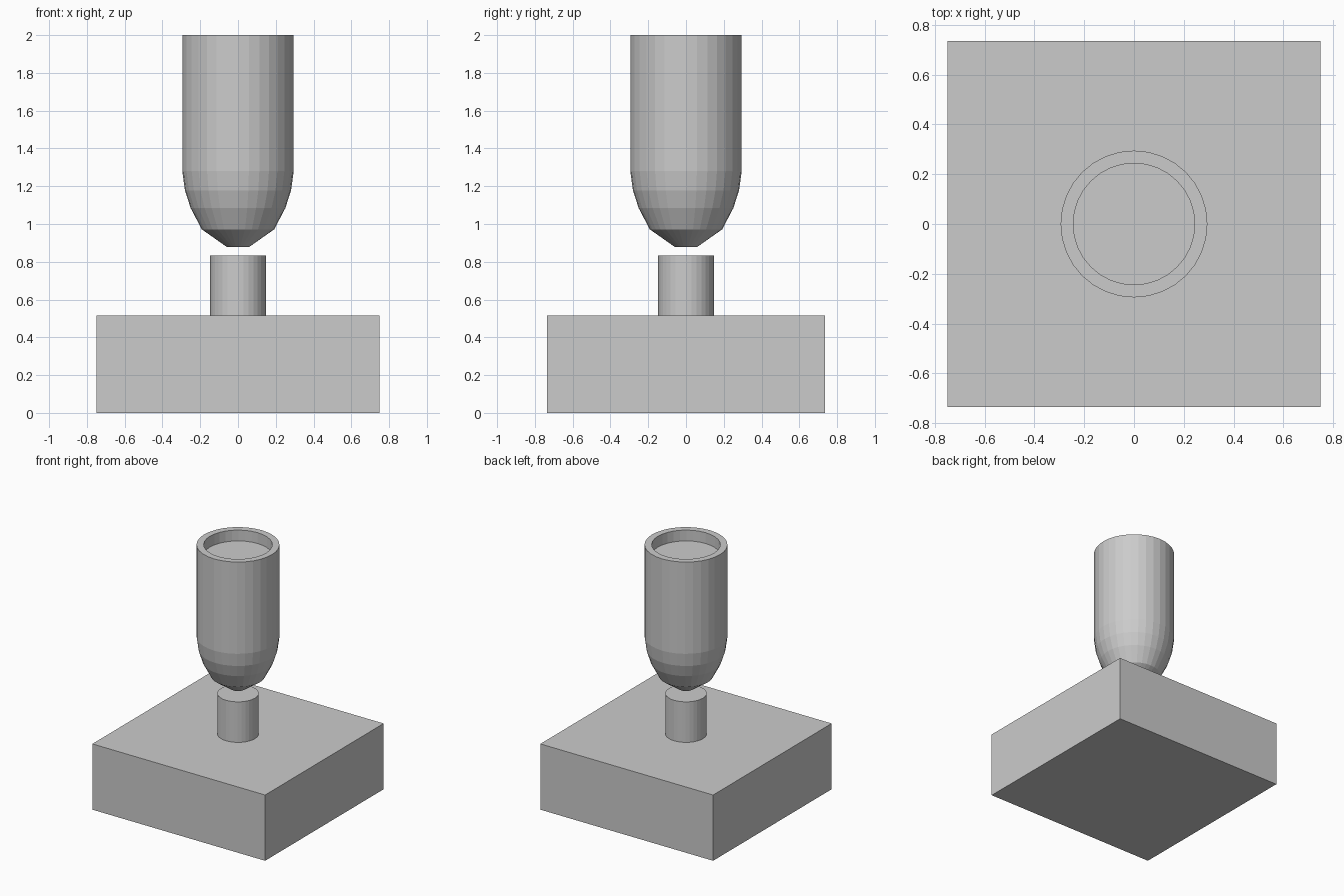
import bpy, bmesh
from math import cos, sin, tau

if "Cube" in bpy.data.objects:
    bpy.data.objects.remove(bpy.data.objects["Cube"])

SIDES = 32


def finish(name, bm):
    bmesh.ops.recalc_face_normals(bm, faces=bm.faces[:])
    mesh = bpy.data.meshes.new(name)
    bm.to_mesh(mesh)
    bm.free()
    obj = bpy.data.objects.new(name, mesh)
    bpy.context.collection.objects.link(obj)
    return obj


def lathe(name, profile):
    """Closed flat-shaded solid turned around z; both profile ends are capped."""
    bm = bmesh.new()
    rings = [[bm.verts.new((r * cos(tau * i / SIDES), r * sin(tau * i / SIDES), z))
              for i in range(SIDES)] for r, z in profile]
    for a, b in zip(rings, rings[1:]):
        for i in range(SIDES):
            j = (i + 1) % SIDES
            bm.faces.new((a[i], a[j], b[j], b[i]))
    bm.faces.new(rings[0][::-1])
    bm.faces.new(rings[-1])
    return finish(name, bm)


# Square plinth
bm = bmesh.new()
bmesh.ops.create_cube(bm, size=1)
bmesh.ops.scale(bm, vec=(1.5, 1.47, 0.516), verts=bm.verts)
bmesh.ops.translate(bm, vec=(0, 0, 0.258), verts=bm.verts)
finish("base", bm)

# Short post standing on the plinth
lathe("post", [(0.147, 0.516), (0.147, 0.834)])

# Floating cup: tapered bottom, straight wall, rim and recessed top
lathe("cup", [(0.057, 0.877), (0.192, 0.972), (0.251, 1.085), (0.281, 1.178),
              (0.295, 1.28), (0.295, 2.0), (0.244, 2.0), (0.244, 1.915)])
